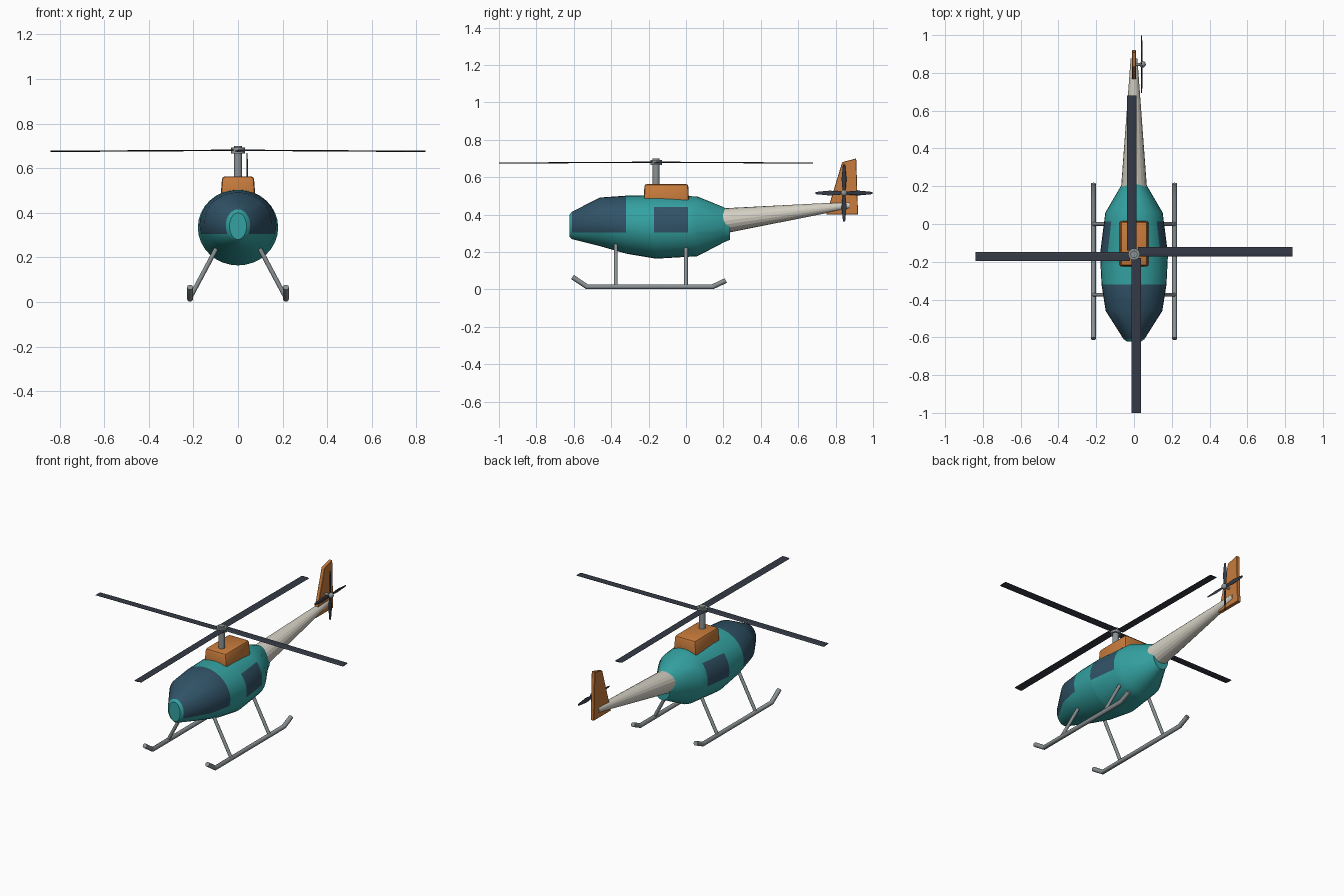
import bpy, bmesh
from math import cos, sin, pi, radians
from mathutils import Vector, Matrix

if "Cube" in bpy.data.objects:
    bpy.data.objects.remove(bpy.data.objects["Cube"], do_unlink=True)


def material(name, r, g, b):
    m = bpy.data.materials.new(name)
    m.use_nodes = True
    m.diffuse_color = (r, g, b, 1)
    m.node_tree.nodes["Principled BSDF"].inputs["Base Color"].default_value = (r, g, b, 1)
    return m


TEAL = material("teal paint", .035, .36, .36)
GLASS = material("dark glass", .03, .085, .135)
ORANGE = material("orange paint", .58, .20, .045)
CREAM = material("cream paint", .66, .63, .55)
METAL = material("grey metal", .26, .29, .30)
BLADE = material("dark blade", .035, .042, .06)


def finish(name, bm, *mats, smooth=None):
    bmesh.ops.recalc_face_normals(bm, faces=bm.faces)
    mesh = bpy.data.meshes.new(name)
    bm.to_mesh(mesh)
    bm.free()
    ob = bpy.data.objects.new(name, mesh)
    bpy.context.collection.objects.link(ob)
    for m in mats:
        mesh.materials.append(m)
    if smooth:
        bpy.ops.object.select_all(action="DESELECT")
        ob.select_set(True)
        bpy.context.view_layer.objects.active = ob
        bpy.ops.object.shade_smooth_by_angle(angle=radians(smooth))
    return ob


def loft(bm, rings):
    """Skin a list of vertex rings and cap both ends."""
    rings = [[bm.verts.new(p) for p in ring] for ring in rings]
    n = len(rings[0])
    for a, b in zip(rings, rings[1:]):
        for i in range(n):
            j = (i + 1) % n
            bm.faces.new((a[i], a[j], b[j], b[i]))
    bm.faces.new(rings[0])
    bm.faces.new(rings[-1])


def tube(name, points, radius, mat, sides=12):
    """Mitred round tube through points that lie in one plane."""
    pts = [Vector(p) for p in points]
    bm = bmesh.new()
    rings = []
    side = None
    for i, p in enumerate(pts):
        d_in = (p - pts[max(i - 1, 0)]).normalized()
        d_out = (pts[min(i + 1, len(pts) - 1)] - p).normalized()
        d = (d_in + d_out).normalized()
        if side is None:
            ref = Vector((1, 0, 0)) if abs(d.x) < .3 else Vector((0, 1, 0))
            side = (ref - d * ref.dot(d)).normalized()
        up = d.cross(side)
        rings.append([p + radius * (side * cos(2 * pi * k / sides) + up * sin(2 * pi * k / sides))
                      for k in range(sides)])
    loft(bm, rings)
    return finish(name, bm, mat, smooth=35)


# Fuselage: elliptical sections (y, half width, centre z, half height)
SECTIONS = [(-.622, .038, .34, .06), (-.61, .055, .342, .073), (-.46, .15, .361, .13),
            (-.32, .172, .346, .155), (-.16, .18, .334, .17), (.06, .152, .337, .16),
            (.2, .07, .345, .095), (.235, .055, .343, .078)]
bm = bmesh.new()
loft(bm, [[(w * cos(2 * pi * k / 32), y, z + h * sin(2 * pi * k / 32)) for k in range(32)]
          for y, w, z, h in SECTIONS])
# Cut the skin along the window borders
CUTS = [("y", v) for v in (-.32, -.17, .012)] + [("z", v) for v in (.305, .44)]
for axis, v in CUTS:
    n = Vector((0, 1, 0)) if axis == "y" else Vector((0, 0, 1))
    bmesh.ops.bisect_plane(bm, geom=bm.verts[:] + bm.edges[:] + bm.faces[:], dist=1e-5,
                           plane_co=n * v, plane_no=n)
for f in bm.faces:
    c = f.calc_center_median()
    windscreen = -.609 < c.y < -.32 and c.z > .305
    side_window = -.17 < c.y < .012 and .305 < c.z < .44
    f.material_index = int(windscreen or side_window)
finish("fuselage", bm, TEAL, GLASS, smooth=30)

# Tail boom
bm = bmesh.new()
loft(bm, [[(r * cos(2 * pi * k / 20), y, z + r * sin(2 * pi * k / 20)) for k in range(20)]
          for y, z, r in ((.17, .362, .07), (.875, .45, .018))])
finish("tail_boom", bm, CREAM)

# Engine cowling: tapered, softened box
bm = bmesh.new()
loft(bm, [[(sx * w, -.105 + sy * l, z) for sx, sy in ((-1, -1), (1, -1), (1, 1), (-1, 1))]
          for z, w, l in ((.45, .08, .122), (.563, .071, .117))])
bmesh.ops.bevel(bm, geom=bm.edges[:], offset=.013, segments=2, affect="EDGES", profile=.5)
finish("engine_cowling", bm, ORANGE, smooth=30)

# Tail fin
bm = bmesh.new()
outline = [(.75, .4), (.92, .4), (.91, .7), (.835, .68)]
loft(bm, [[(x, y, z) for y, z in outline] for x in (-.011, .011)])
bmesh.ops.bevel(bm, geom=bm.edges[:], offset=.002, segments=1, affect="EDGES")
finish("tail_fin", bm, ORANGE)

# Main rotor
HUB = Vector((0, -.16, .68))
tube("rotor_mast", [(0, -.16, .54), (0, -.16, .68)], .019, METAL, 16)
tube("rotor_hub", [(0, -.16, .665), (0, -.16, .692)], .031, METAL, 16)
tube("rotor_cap", [(0, -.16, .69), (0, -.16, .7)], .019, METAL, 16)


def blade(name, length, root, chord, thick, offset, pitch, droop, place):
    """Slim bar along local x, pitched about its length."""
    bm = bmesh.new()
    section = [(-.5, 0), (-.2, -.5), (.5, -.1), (.5, .1), (-.2, .5)]
    loft(bm, [[Vector((x, 0, -x * droop)) + Matrix.Rotation(pitch, 3, "X")
               @ Vector((0, offset + a * c, b * thick)) for a, b in section]
              for x, c in ((root, chord[0]), (length * .5, chord[1]), (length, chord[2]))])
    bm.transform(place)
    finish(name, bm, BLADE)


for i in range(4):
    blade(f"main_blade_{i + 1}", .84, .02, (.05, .05, .05), .006, .012, radians(3), .006,
          Matrix.Translation(HUB) @ Matrix.Rotation(i * pi / 2, 4, "Z"))

# Tail rotor on the left of the fin
tube("tail_rotor_shaft", [(0, .845, .515), (.05, .845, .515)], .008, METAL)
bm = bmesh.new()
bmesh.ops.create_uvsphere(bm, u_segments=12, v_segments=8, radius=.017,
                          matrix=Matrix.Translation((.046, .845, .515)))
finish("tail_rotor_hub", bm, METAL, smooth=40)
for i in range(4):
    blade(f"tail_blade_{i + 1}", .152, .01, (.016, .027, .012), .005, 0, radians(15), 0,
          Matrix.Translation((.041, .845, .515)) @ Matrix.Rotation(i * pi / 2, 4, "X")
          @ Matrix.Rotation(pi / 2, 4, "Z") @ Matrix.Rotation(pi / 2, 4, "X"))

# Landing gear
for side, s in (("left", 1), ("right", -1)):
    x = .215 * s
    tube(f"{side}_skid", [(x, -.607, .066), (x, -.53, .014), (x, .142, .014), (x, .213, .047)],
         .0135, METAL)
    for place, y in (("front", -.375), ("rear", 0)):
        tube(f"{side}_{place}_strut", [(x, y, .018), (.085 * s, y, .262)], .01, METAL)
